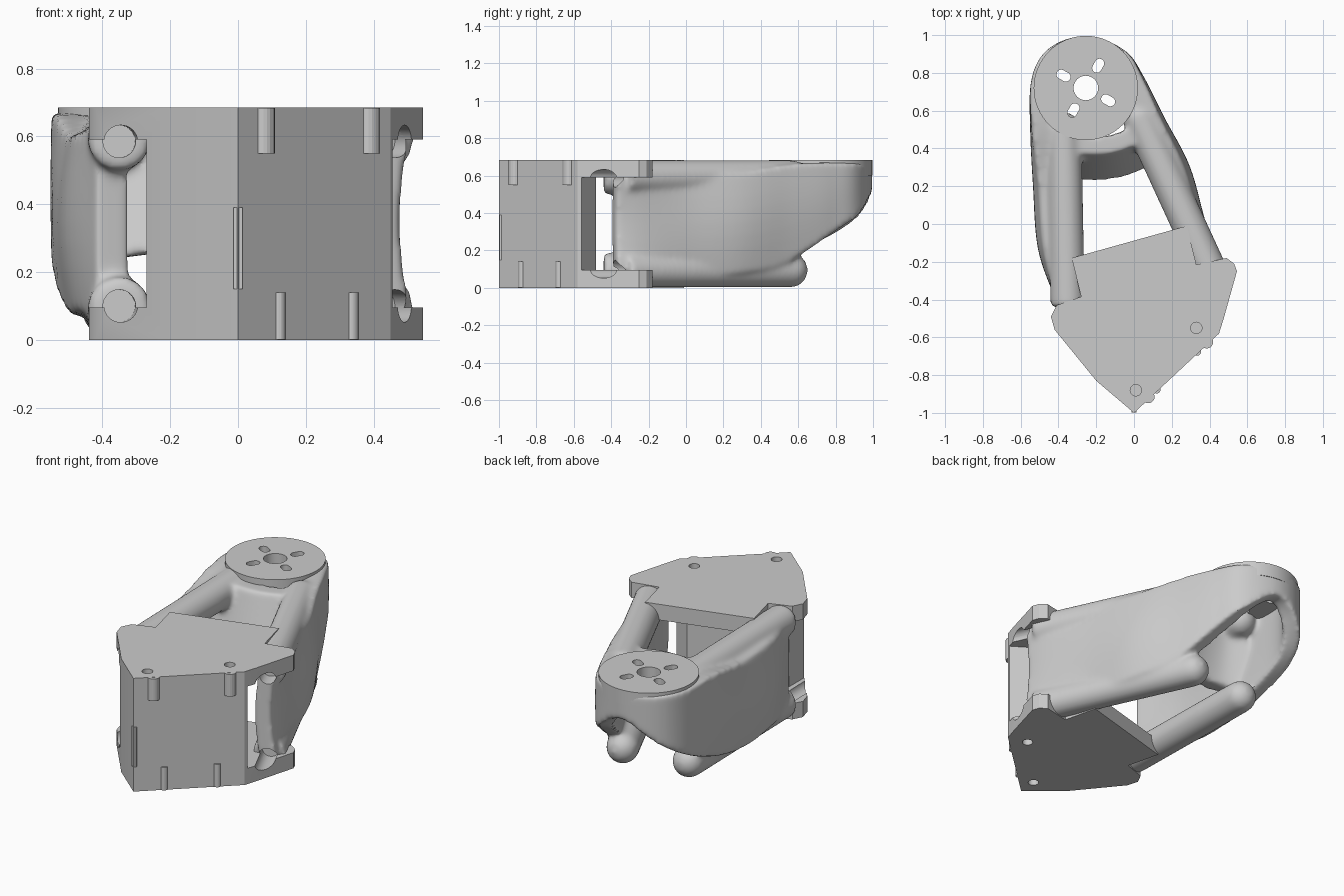
import bpy, bmesh, math
from mathutils import Vector, Matrix

if "Cube" in bpy.data.objects:
    bpy.data.objects.remove(bpy.data.objects["Cube"])

grey = bpy.data.materials.new("plain grey")
grey.use_nodes = True
grey.diffuse_color = (0.6, 0.6, 0.6, 1)
grey.node_tree.nodes["Principled BSDF"].inputs["Base Color"].default_value = (0.6, 0.6, 0.6, 1)

HEIGHT = 0.685
LOW, HIGH = 0.095, 0.59
MOTOR = Vector((-0.255, 0.72, 0))


def finish(bm, name):
    bmesh.ops.recalc_face_normals(bm, faces=bm.faces)
    mesh = bpy.data.meshes.new(name)
    bm.to_mesh(mesh)
    bm.free()
    mesh.materials.append(grey)
    obj = bpy.data.objects.new(name, mesh)
    bpy.context.collection.objects.link(obj)
    return obj


def activate(obj):
    bpy.ops.object.select_all(action='DESELECT')
    obj.select_set(True)
    bpy.context.view_layer.objects.active = obj


def prism(bm, outline, z0, z1):
    face = bm.faces.new([bm.verts.new((x, y, z0)) for x, y in outline])
    grown = bmesh.ops.extrude_face_region(bm, geom=[face])
    top = [v for v in grown["geom"] if isinstance(v, bmesh.types.BMVert)]
    bmesh.ops.translate(bm, verts=top, vec=(0, 0, z1 - z0))


def rod(bm, a, b, r, sides=32):
    a, b = Vector(a), Vector(b)
    turn = (b - a).to_track_quat('Z', 'Y').to_matrix().to_4x4()
    bmesh.ops.create_cone(bm, cap_ends=True, segments=sides, radius1=r, radius2=r,
                          depth=(b - a).length,
                          matrix=Matrix.Translation((a + b) / 2) @ turn)


def cut(obj, build, name):
    """Subtract the shape made by build(bm), then drop the helper."""
    bm = bmesh.new()
    build(bm)
    helper = finish(bm, name)
    helper.hide_render = True
    mod = obj.modifiers.new(name, 'BOOLEAN')
    mod.operation, mod.solver, mod.object = 'DIFFERENCE', 'EXACT', helper
    activate(obj)
    bpy.ops.object.modifier_apply(modifier=name)
    bpy.data.objects.remove(helper)


def spline(points, steps=6):
    pts = [Vector(p) for p in points]
    ext = [pts[0]] + pts + [pts[-1]]
    out = []
    for a, b, c, d in zip(ext, ext[1:], ext[2:], ext[3:]):
        for i in range(steps):
            t = i / steps
            out.append(0.5 * (2 * b + (c - a) * t + (2 * a - 5 * b + 4 * c - d) * t ** 2
                              + (3 * b - a - 3 * c + d) * t ** 3))
    return out + [pts[-1]]


def shell(bm, points, thick, lean=0.0, rows=8):
    """Upright wall along points of (x, y, bottom, top, bulge)."""
    path = spline(points)
    rings = []
    for i, p in enumerate(path):
        q, s = path[min(i + 1, len(path) - 1)], path[max(i - 1, 0)]
        normal = Vector((q[1] - s[1], s[0] - q[0])).normalized()
        ring = []
        for side in (1, -1):
            for k in range(rows + 1):
                u = k / rows if side > 0 else 1 - k / rows
                off = side * thick / 2 + p[4] * math.sin(math.pi * u) + lean * (1 - u)
                ring.append(bm.verts.new((p[0] + normal.x * off, p[1] + normal.y * off,
                                          p[2] + (p[3] - p[2]) * u)))
        rings.append(ring)
    for r, s in zip(rings, rings[1:]):
        for j in range(len(r)):
            n = (j + 1) % len(r)
            bm.faces.new((r[j], r[n], s[n], s[j]))
    bm.faces.new(rings[0])
    bm.faces.new(rings[-1])


# Four tubes: plan positions of the front and rear ends
tubes = [((0.44, -0.33), (0.03, 0.56)), ((-0.35, -0.44), (-0.37, 0.5))]


def screw_holes(bm):
    for front, back in tubes:
        d = (Vector(back) - Vector(front)).normalized()
        a, b = Vector(front) - d * 0.35, Vector(front) + d * 0.05
        for z in (0.1, 0.585):
            rod(bm, (*a, z), (*b, z), 0.048)


# Corner block with top and bottom plates
outline = [(0, -1), (0.45, -0.58), (0.475, -0.5), (0.545, -0.25), (0.53, -0.21),
           (0.49, -0.18), (0.33, -0.215), (0.28, -0.01), (-0.33, -0.18), (-0.28, -0.385),
           (-0.41, -0.43), (-0.44, -0.49), (-0.42, -0.56), (-0.2, -0.83)]
bm = bmesh.new()
prism(bm, outline, 0, HEIGHT)
corner = finish(bm, "corner_block")
recess = [(-0.27, -0.85), (-0.27, -0.6), (0.33, -0.48), (0.455, -0.56),
          (0.7, -0.56), (0.7, 0.2), (-0.6, 0.2), (-0.6, -0.85)]
cut(corner, lambda b: prism(b, recess, LOW, HIGH), "recess_cutter")
cut(corner, screw_holes, "screw_cutter")


def plate_holes(b):
    for x, y in ((0.01, -0.88), (0.33, -0.55)):
        rod(b, (x, y, 0.56), (x, y, 0.8), 0.03)
        rod(b, (x, y, -0.1), (x, y, 0.12), 0.03)


cut(corner, plate_holes, "plate_hole_cutter")

# Small bosses on the front face and the strip on the front edge
bm = bmesh.new()
for x, y, z0, z1, r in ((0.075, -0.915, 0.55, 0.684, 0.034), (0.385, -0.625, 0.55, 0.684, 0.034),
                        (0.12, -0.877, 0.001, 0.14, 0.02), (0.335, -0.677, 0.001, 0.14, 0.02)):
    rod(bm, (x, y, z0), (x, y, z1), r, 20)
finish(bm, "screw_bosses")
bm = bmesh.new()
prism(bm, [(-0.014, -0.997), (0.014, -0.997), (0.014, -0.97), (-0.014, -0.97)], 0.15, 0.39)
finish(bm, "edge_strip")

# Organic arm: tubes, side walls that wrap the motor seat, and a cross web
bm = bmesh.new()
for front, back in tubes:
    for z in (0.094, 0.591):
        rod(bm, (*front, z), (*back, z), 0.092)
        bmesh.ops.create_uvsphere(bm, u_segments=24, v_segments=16, radius=0.092,
                                  matrix=Matrix.Translation((*back, z)))
shell(bm, [(0.46, -0.38, 0.1, 0.6, -0.03), (0.42, -0.25, 0.08, 0.61, -0.01),
           (0.31, 0.0, 0.08, 0.61, 0.02), (0.22, 0.28, 0.08, 0.62, 0.03),
           (0.1, 0.53, 0.14, 0.66, 0.02), (-0.0, 0.75, 0.28, 0.67, 0.01),
           (-0.08, 0.88, 0.38, 0.67, 0.0), (-0.255, 0.945, 0.5, 0.67, 0.0),
           (-0.42, 0.89, 0.38, 0.67, 0.0), (-0.495, 0.75, 0.27, 0.67, 0.0),
           (-0.49, 0.5, 0.16, 0.66, 0.01), (-0.455, 0.2, 0.08, 0.61, 0.03),
           (-0.43, -0.12, 0.08, 0.61, 0.03), (-0.37, -0.38, 0.1, 0.6, 0.0)], 0.1)
shell(bm, [(-0.42, 0.5, 0.2, 0.65, 0), (-0.32, 0.43, 0.24, 0.65, 0),
           (-0.15, 0.42, 0.26, 0.65, 0), (0.0, 0.47, 0.24, 0.65, 0),
           (0.08, 0.52, 0.2, 0.65, 0)], 0.1, lean=0.14)
arm = finish(bm, "arm")
activate(arm)
mod = arm.modifiers.new("blend", 'REMESH')
mod.mode, mod.voxel_size = 'VOXEL', 0.013
bpy.ops.object.modifier_apply(modifier="blend")
mod = arm.modifiers.new("soften", 'SMOOTH')
mod.factor, mod.iterations = 0.5, 14
bpy.ops.object.modifier_apply(modifier="soften")
cut(arm, screw_holes, "tube_cutter")
activate(arm)
bpy.ops.object.shade_smooth_by_angle(angle=math.radians(40))

# Motor seat disc with a centre hole and four radial slots
bm = bmesh.new()
rod(bm, MOTOR + Vector((0, 0, 0.6)), MOTOR + Vector((0, 0, HEIGHT)), 0.276, 64)
seat = finish(bm, "motor_seat")


def seat_holes(b):
    rod(b, MOTOR + Vector((0, 0, 0.5)), MOTOR + Vector((0, 0, 0.8)), 0.065)
    for k in range(4):
        a = math.radians(61 + 90 * k)
        slot = []
        for j in range(20):
            t = math.tau * (j + 0.5) / 20
            u = 0.135 + 0.025 * math.cos(t) + math.copysign(0.014, math.cos(t))
            v = 0.025 * math.sin(t)
            slot.append((MOTOR.x + u * math.cos(a) - v * math.sin(a),
                         MOTOR.y + u * math.sin(a) + v * math.cos(a)))
        prism(b, slot, 0.5, 0.8)


cut(seat, seat_holes, "seat_cutter")
for obj in (seat, corner):
    activate(obj)
    bpy.ops.object.shade_smooth_by_angle(angle=math.radians(25))
